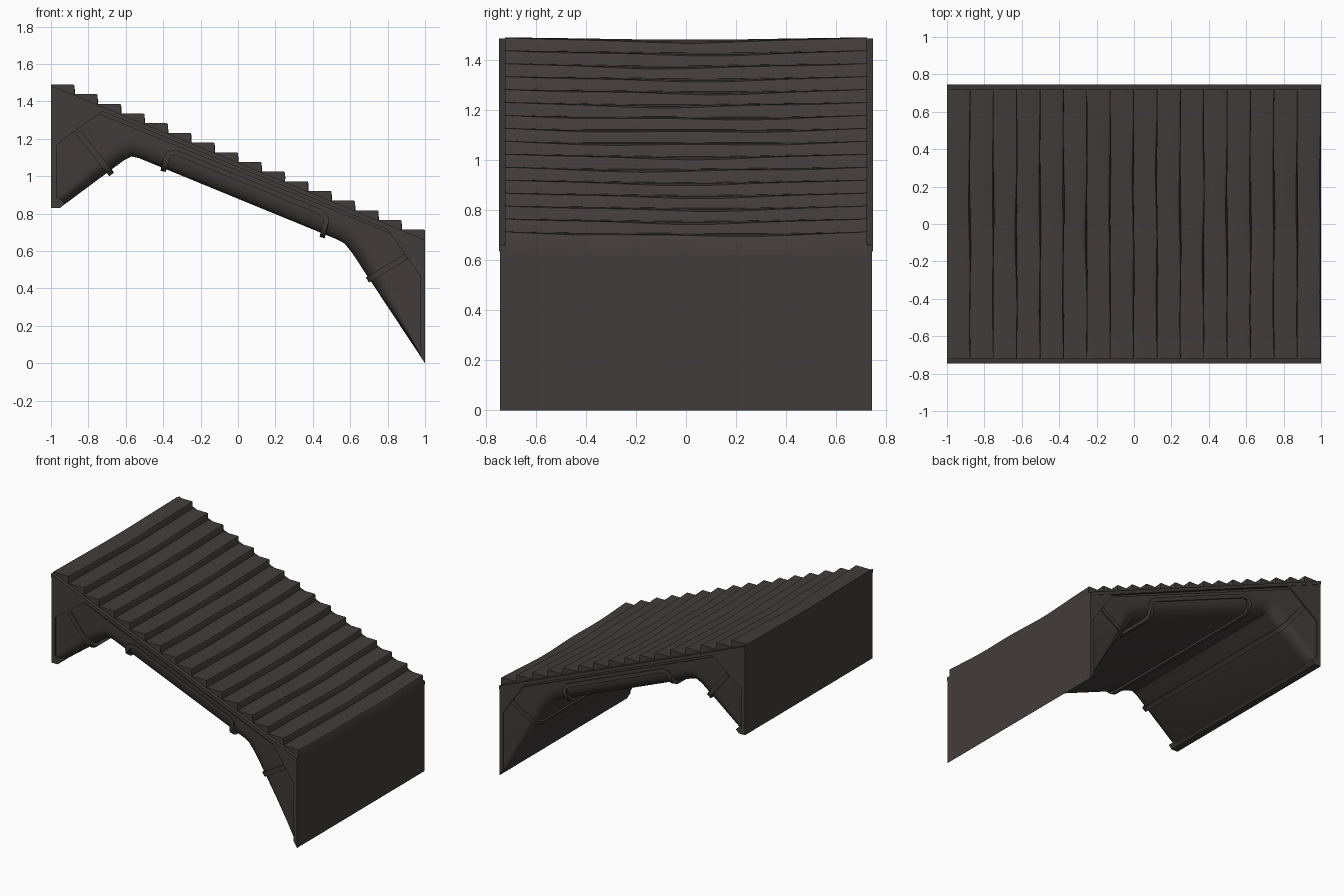
import bpy, math, random
from mathutils import Vector

if "Cube" in bpy.data.objects:
    bpy.data.objects.remove(bpy.data.objects["Cube"])

random.seed(4)
stone = bpy.data.materials.new("dark_stone")
stone.diffuse_color = (0.055, 0.046, 0.045, 1)
stone.use_nodes = True
stone.node_tree.nodes["Principled BSDF"].inputs["Base Color"].default_value = stone.diffuse_color


def loft(name, rings, angle=35):
    """Join equal-length closed rings of 3D points into a capped solid."""
    n = len(rings[0])
    verts = [p for r in rings for p in r]
    faces = [tuple(range(n))[::-1], tuple(range((len(rings) - 1) * n, len(rings) * n))]
    for k in range(len(rings) - 1):
        for i in range(n):
            j = (i + 1) % n
            faces.append((k * n + i, k * n + j, (k + 1) * n + j, (k + 1) * n + i))
    me = bpy.data.meshes.new(name)
    me.from_pydata(verts, [], faces)
    me.materials.append(stone)
    ob = bpy.data.objects.new(name, me)
    bpy.context.collection.objects.link(ob)
    # consistent outward normals
    import bmesh
    bm = bmesh.new()
    bm.from_mesh(me)
    bmesh.ops.recalc_face_normals(bm, faces=bm.faces)
    bm.to_mesh(me)
    bm.free()
    bpy.ops.object.select_all(action='DESELECT')
    ob.select_set(True)
    bpy.context.view_layer.objects.active = ob
    bpy.ops.object.shade_smooth_by_angle(angle=math.radians(angle))
    return ob


def prism(name, poly, y0, y1):
    return loft(name, [[(x, y, z) for x, z in poly] for y in (y0, y1)])


def rounded(name, poly, shift, half, depth=0.07, steps=6):
    """Prism along y whose points slide by shift towards both ends (rounded lower edges)."""
    prof = [(half - depth * (1 - math.cos(t)), 1 - math.sin(t))
            for t in (math.pi / 2 * k / steps for k in range(steps + 1))]
    prof = [(half - depth + depth * math.cos(t), 1 - math.cos(math.pi / 2 - t))
            for t in (math.pi / 2 * k / steps for k in range(steps + 1))]
    stations = [(-y, s) for y, s in prof] + [(y, s) for y, s in reversed(prof)]
    return loft(name, [[(x + dx * s, y, z + dz * s) for (x, z), (dx, dz) in zip(poly, shift)]
                       for y, s in stations])


def ribbon(path, w):
    """Outline of a strip of width w along a 2D path."""
    pts = [Vector(p) for p in path]
    left, right = [], []
    for i, p in enumerate(pts):
        a = (p - pts[i - 1]).normalized() if i else (pts[1] - p).normalized()
        b = (pts[i + 1] - p).normalized() if i < len(pts) - 1 else a
        t = (a + b).normalized()
        nrm = Vector((-t.y, t.x)) * (w / 2 / max(0.5, t.dot(a)))
        left.append(tuple(p + nrm))
        right.append(tuple(p - nrm))
    return left + right[::-1]


# arched body with rounded lower edges, including both end walls
lower = [(-1, .83), (-.94, .84), (-.61, 1.085), (-.57, 1.105), (-.53, 1.097),
         (.53, .662), (.57, .64), (.61, .59), (1, 0)]
lshift = [(0, 0), (-.02, .05), (-.05, .08), (0, .1), (.03, .09),
          (.04, .09), (.06, .07), (.08, .05), (0, 0)]
rounded("arch_body", lower + [(1, .62), (-1, 1.44)], lshift + [(0, 0)] * 2, .733)

# flat side frames with corner gussets, and a thin upper moulding
frame = [(-1, 1.485), (1, .66), (1, 0), (.972, .045), (.972, .47), (.80, .715),
         (-.72, 1.35), (-.97, 1.17), (-.97, .83), (-1, .83)]
for side, s in (("front", -1), ("back", 1)):
    prism(side + "_frame", frame, s * .72, s * .742)
    prism(side + "_top_moulding", [(-1, 1.485), (1, .66), (1, .635), (-1, 1.46)], s * .72, s * .746)

# foot lip under the high end
prism("foot_lip", [(-1, .83), (-.95, .83), (-.925, .855), (-.96, .885), (-1, .885)], -.742, .742)

# raised bands that wrap across each leg
for name, top, bot in (("upper_leg_band", (-.855, 1.235), (-.675, 1.01)),
                       ("lower_leg_band", (.90, .57), (.692, .445))):
    up = (Vector(top) - Vector(bot)).normalized() * .085
    poly = ribbon([top, bot], .032)
    rounded(name, poly, [(0, 0), tuple(up), tuple(up), (0, 0)], .743)

# raised border around the middle of the beam, wrapping under it at both ends
path = [(-.40, 1.026), (-.388, 1.09), (-.372, 1.118), (-.335, 1.128),
        (.44, .81), (.468, .785), (.472, .755), (.45, .672)]
lift = [(.02, .07)] + [(0, 0)] * 6 + [(.015, .07)]
rounded("beam_border", ribbon(path, .028), lift + lift[::-1], .743)

# worn steps: treads sag in the middle and have slightly ragged edges
N = 16
for i in range(N):
    xb, xf = -1 + 2 * i / N, -1 + 2 * (i + 1) / N
    z = 1.49 - .0517 * i
    ph = random.uniform(0, 6)
    rings = []
    M = 24
    for k in range(M + 1):
        y = -.722 + 1.444 * k / M
        bow = 1 - (y / .722) ** 2
        d = .013 * bow + .003 * bow * math.sin(5 * y + ph)
        wear = .005 + .012 * bow * (1 + .5 * math.sin(9 * y + ph))
        edge = 0 if i == N - 1 else .003 * math.sin(7 * y + 2 * ph) * bow
        rings.append([(max(xb - .02, -1), y, z - .13), (max(xb - .02, -1), y, z - d * .6),
                      (xf - wear * 1.6 + edge, y, z - d),
                      (xf - wear * .4 + edge, y, z - d - wear * .35),
                      (xf + edge, y, z - d - wear), (xf, y, z - .13)])
    loft("step_%02d" % (i + 1), rings, 40)
